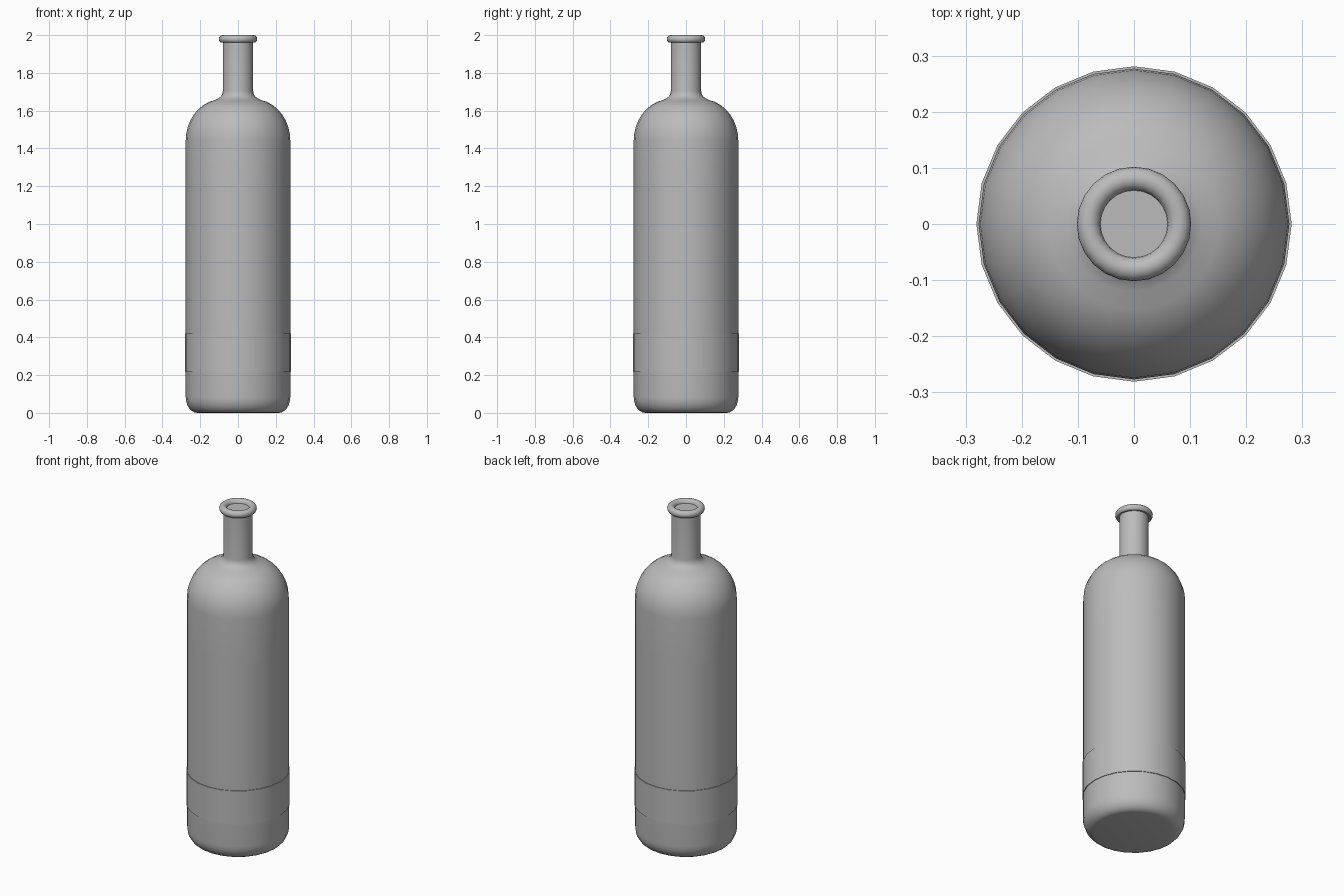
import bpy, bmesh, math

if "Cube" in bpy.data.objects:
    bpy.data.objects.remove(bpy.data.objects["Cube"])

SIDES = 24
grey = bpy.data.materials.new("bottle grey")
grey.diffuse_color = (0.5, 0.5, 0.5, 1)
grey.use_nodes = True
grey.node_tree.nodes["Principled BSDF"].inputs["Base Color"].default_value = grey.diffuse_color


def arc(cr, cz, rr, rz, a0, a1, n):
    """Points on an elliptical arc as (radius, height)."""
    angs = [math.radians(a0 + (a1 - a0) * i / n) for i in range(n + 1)]
    return [(cr + rr * math.cos(a), cz + rz * math.sin(a)) for a in angs]


def lathe(name, profile, closed=False):
    """Revolve a (radius, height) profile around z."""
    bm = bmesh.new()
    rings = []
    for r, z in profile:
        if r < 1e-6:
            rings.append([bm.verts.new((0, 0, z))] * SIDES)
        else:
            rings.append([bm.verts.new((r * math.cos(2 * math.pi * i / SIDES),
                                        r * math.sin(2 * math.pi * i / SIDES), z))
                          for i in range(SIDES)])
    pairs = list(zip(rings, rings[1:]))
    if closed:
        pairs.append((rings[-1], rings[0]))
    for a, b in pairs:
        for i in range(SIDES):
            j = (i + 1) % SIDES
            bm.faces.new(list(dict.fromkeys((a[i], a[j], b[j], b[i]))))
    bmesh.ops.recalc_face_normals(bm, faces=bm.faces)
    mesh = bpy.data.meshes.new(name)
    bm.to_mesh(mesh)
    bm.free()
    mesh.materials.append(grey)
    ob = bpy.data.objects.new(name, mesh)
    bpy.context.collection.objects.link(ob)
    bpy.ops.object.select_all(action='DESELECT')
    ob.select_set(True)
    bpy.context.view_layer.objects.active = ob
    bpy.ops.object.shade_smooth_by_angle(angle=math.radians(40))
    return ob


# Body: flat base, rounded heel, straight wall, domed shoulder, flared neck, lip, stopper disc
R = 0.277
profile = [(0, 0)]
profile += arc(R - 0.062, 0.085, 0.062, 0.085, -90, 0, 6)
profile += [(R, 0.5), (R, 1.18)]
profile += arc(0.087, 1.44, R - 0.087, 0.22, 0, 80, 8)
profile += arc(0.125, 1.705, 0.045, 0.045, 250, 180, 4)
profile += [(0.08, 1.962)]
profile += arc(0.081, 1.979, 0.021, 0.021, -60, 180, 12)
profile += [(0, 1.979)]
lathe("bottle", profile)

# Slightly raised band around the lower wall
lathe("raised_band", [(R - 0.004, 0.22), (0.281, 0.22), (0.281, 0.42), (R - 0.004, 0.42)], closed=True)
